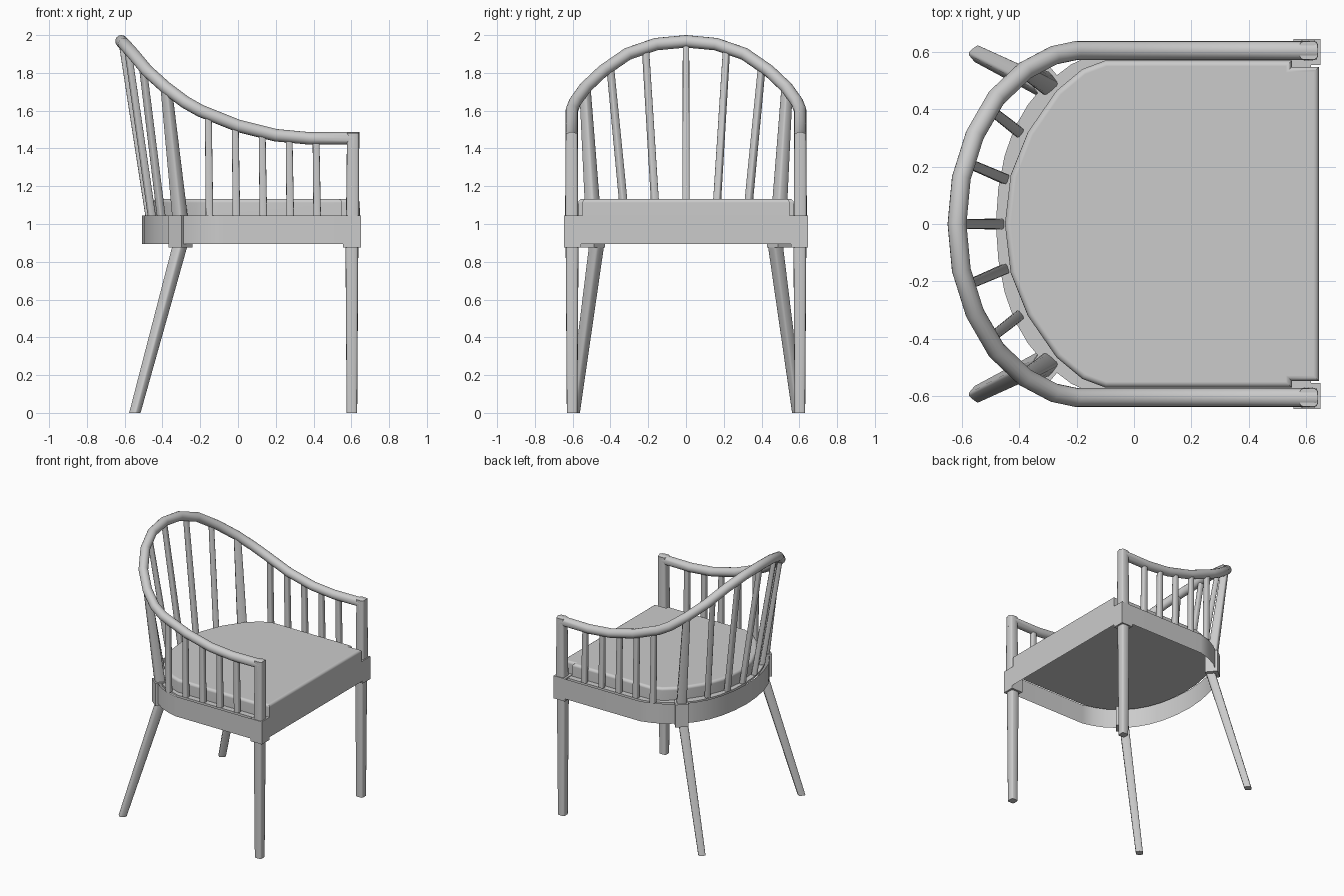
import bpy
import bmesh
from math import cos, sin, pi, radians, copysign
from mathutils import Vector, Matrix

cube = bpy.data.objects.get("Cube")
if cube:
    bpy.data.objects.remove(cube, do_unlink=True)

grey = bpy.data.materials.new("plain grey")
grey.use_nodes = True
grey.diffuse_color = (0.6, 0.6, 0.6, 1)
grey.node_tree.nodes["Principled BSDF"].inputs["Base Color"].default_value = (0.6, 0.6, 0.6, 1)

SEAT_TOP = 1.045
FRAME_BOTTOM = 0.895
BLOCK_BOTTOM = 0.875
REAR_TURN = radians(-50)


def finish(name, bm, paired=False):
    """Turn a bmesh into a shaded object, mirrored across the chair if paired."""
    bmesh.ops.recalc_face_normals(bm, faces=bm.faces)
    mesh = bpy.data.meshes.new(name)
    bm.to_mesh(mesh)
    bm.free()
    mesh.shade_smooth()
    mesh.set_sharp_from_angle(angle=radians(40))
    mesh.materials.append(grey)
    obj = bpy.data.objects.new(name, mesh)
    bpy.context.collection.objects.link(obj)
    if paired:
        mirror = obj.modifiers.new("Mirror", 'MIRROR')
        mirror.use_axis = (False, True, False)
        mirror.use_mirror_merge = False
    return obj


def skin(bm, rings):
    """Join rings of vertices into a capped tube."""
    for a, b in zip(rings, rings[1:]):
        for i in range(len(a)):
            j = (i + 1) % len(a)
            bm.faces.new((a[i], a[j], b[j], b[i]))
    bm.faces.new(rings[0])
    bm.faces.new(rings[-1])


def section(r, roundness=1.0, turn=0, sides=16):
    """Level cross-section: a circle at roundness 1, squarer below that."""
    spin = Matrix.Rotation(turn, 3, 'Z')
    shape = lambda c: copysign(abs(c) ** roundness, c) if abs(c) > 1e-6 else 0
    return [spin @ Vector((r * shape(cos(t)), r * shape(sin(t)), 0))
            for t in (2 * pi * i / sides for i in range(sides))]


def rod(name, bottom, top, r_bottom, r_top, paired=True, turn=0):
    """Tapered bar of rounded square section whose ends are cut level."""
    bm = bmesh.new()
    skin(bm, [[bm.verts.new(Vector(centre) + v) for v in section(r, 0.45, turn)]
              for centre, r in ((bottom, r_bottom), (top, r_top))])
    return finish(name, bm, paired)


def sweep(name, path, r):
    """Round bar along a path with mitred joints."""
    pts = [Vector(p) for p in path]
    bm = bmesh.new()
    ring = [pts[0] + v for v in section(r)]
    rings = [[bm.verts.new(v) for v in ring]]
    for i in range(1, len(pts)):
        d = (pts[i] - pts[i - 1]).normalized()
        after = (pts[i + 1] - pts[i]).normalized() if i + 1 < len(pts) else d
        n = (d + after).normalized()
        ring = [v + d * ((pts[i] - v).dot(n) / d.dot(n)) for v in ring]
        rings.append([bm.verts.new(v) for v in ring])
    skin(bm, rings)
    return finish(name, bm)


def mirrored(half):
    """Extend a +y half path to the -y side; the last point is on the centre."""
    return half + [(p[0], -p[1], *p[2:]) for p in reversed(half[:-1])]


def extrude_up(bm, faces, height):
    new = bmesh.ops.extrude_face_region(bm, geom=faces)["geom"]
    verts = [g for g in new if isinstance(g, bmesh.types.BMVert)]
    bmesh.ops.translate(bm, verts=verts, vec=(0, 0, height))


def slab(name, outline, z0, z1, rounding=0, wall=0):
    """Flat shape: solid, or an open ring when wall is given."""
    bm = bmesh.new()
    face = bm.faces.new([bm.verts.new((x, y, z0)) for x, y in outline])
    if wall:
        bmesh.ops.inset_region(bm, faces=[face], thickness=wall,
                               use_boundary=True, use_even_offset=True)
        bmesh.ops.delete(bm, geom=[face], context='FACES_ONLY')
    extrude_up(bm, bm.faces[:], z1 - z0)
    if rounding:
        edges = [e for e in bm.edges if all(v.co.z > z1 - 1e-4 for v in e.verts)]
        bmesh.ops.bevel(bm, geom=edges, offset=rounding, segments=4,
                        profile=0.5, affect='EDGES')
    obj = finish(name, bm)
    obj.modifiers.new("Flat top shading", 'WEIGHTED_NORMAL').keep_sharp = True
    return obj


def block(name, centre, size, turn=0):
    bm = bmesh.new()
    bmesh.ops.create_cube(bm, size=1, matrix=Matrix.Translation(centre)
                          @ Matrix.Rotation(turn, 4, 'Z')
                          @ Matrix.Diagonal((*size, 1)))
    return finish(name, bm, True)


# Seat frame, bottom board and cushion
frame_outline = mirrored([(0.65, 0.645), (-0.07, 0.645), (-0.15, 0.622), (-0.23, 0.586),
                          (-0.33, 0.51), (-0.39, 0.437), (-0.44, 0.35), (-0.475, 0.25),
                          (-0.498, 0.13), (-0.507, 0)])
slab("seat_frame", frame_outline, FRAME_BOTTOM, SEAT_TOP, wall=0.06)
slab("seat_board", [(x * 0.95, y * 0.95) for x, y in frame_outline], 1.025, SEAT_TOP - 0.005)

cushion_outline = mirrored([(0.645, 0.548), (0.55, 0.548), (0.55, 0.57), (-0.1, 0.57),
                            (-0.18, 0.54), (-0.27, 0.465), (-0.37, 0.32),
                            (-0.43, 0.17), (-0.45, 0)])
slab("seat_cushion", cushion_outline, SEAT_TOP - 0.01, 1.133, rounding=0.02)

# Leg blocks and legs
block_height = SEAT_TOP - BLOCK_BOTTOM
block_middle = (BLOCK_BOTTOM + SEAT_TOP) / 2
block("front_leg_blocks", (0.603, 0.6, block_middle), (0.094, 0.09, block_height))
block("rear_leg_blocks", (-0.305, 0.492, block_middle), (0.09, 0.09, block_height), REAR_TURN)
rod("front_legs", (0.603, 0.603, 0), (0.603, 0.603, BLOCK_BOTTOM), 0.028, 0.034)
rod("rear_legs", (-0.546, 0.592, 0), (-0.31, 0.475, BLOCK_BOTTOM), 0.025, 0.033, turn=REAR_TURN)

# Front posts
rod("front_posts", (0.607, 0.605, SEAT_TOP), (0.609, 0.605, 1.482), 0.035, 0.032)

# Continuous armrests and back rail, turning down into the front posts
rail = mirrored([(0.609, 0.605, 1.4), (0.609, 0.605, 1.455), (0.38, 0.605, 1.453),
                 (0.2, 0.605, 1.47), (0, 0.605, 1.52), (-0.2, 0.605, 1.6),
                 (-0.28, 0.588, 1.645), (-0.38, 0.535, 1.72), (-0.48, 0.44, 1.81),
                 (-0.555, 0.31, 1.9), (-0.602, 0.16, 1.952), (-0.617, 0, 1.967)])
sweep("arm_and_back_rail", rail, 0.033)

# Rear posts
rod("rear_posts", (-0.308, 0.492, SEAT_TOP), (-0.38, 0.535, 1.72), 0.034, 0.025, turn=REAR_TURN)

# Spindles under the armrests
for i, top in enumerate((1.575, 1.52, 1.485, 1.46, 1.45)):
    x = -0.155 + 0.1425 * i
    rod(f"arm_spindles_{i + 1}", (x + 0.004, 0.607, SEAT_TOP), (x - 0.002, 0.605, top),
        0.02, 0.018)

# Spindles of the back, turned to follow the curve
rod("centre_back_spindle", (-0.472, 0, SEAT_TOP), (-0.615, 0, 1.96), 0.019, 0.017, False)
rod("inner_back_spindles", (-0.457, 0.16, SEAT_TOP), (-0.585, 0.215, 1.935), 0.019, 0.017,
    turn=radians(-20))
rod("outer_back_spindles", (-0.407, 0.325, SEAT_TOP), (-0.505, 0.402, 1.84), 0.019, 0.017,
    turn=radians(-38))
